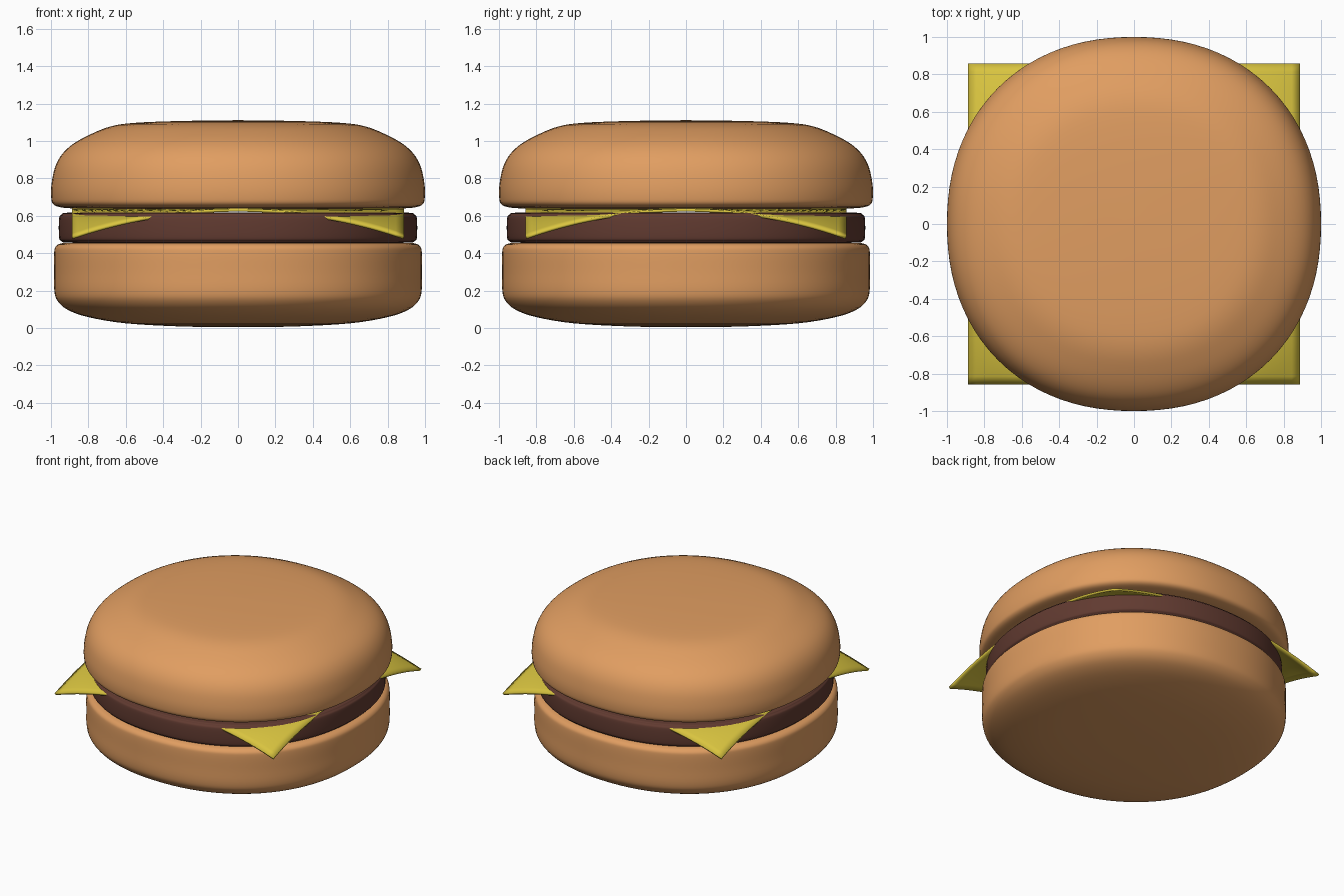
import bpy, bmesh
from math import sin, cos, pi

if "Cube" in bpy.data.objects:
    bpy.data.objects.remove(bpy.data.objects["Cube"])

SIDES = 96
POWER = 2.18  # slightly squared circle


def paint(name, color):
    mat = bpy.data.materials.new(name)
    mat.diffuse_color = (*color, 1)
    mat.use_nodes = True
    mat.node_tree.nodes["Principled BSDF"].inputs["Base Color"].default_value = mat.diffuse_color
    return mat


def finish(bm, name, mat, angle):
    bmesh.ops.recalc_face_normals(bm, faces=bm.faces)
    mesh = bpy.data.meshes.new(name)
    bm.to_mesh(mesh)
    bm.free()
    obj = bpy.data.objects.new(name, mesh)
    bpy.context.collection.objects.link(obj)
    mesh.materials.append(mat)
    bpy.ops.object.select_all(action='DESELECT')
    obj.select_set(True)
    bpy.context.view_layer.objects.active = obj
    bpy.ops.object.shade_smooth_by_angle(angle=angle)
    return obj


def refine(points, steps=4):
    """Catmull-Rom curve through the profile points."""
    out = []
    ext = [points[0]] + points + [points[-1]]
    for a, b, c, d in zip(ext, ext[1:], ext[2:], ext[3:]):
        for k in range(steps):
            t = k / steps
            out.append(tuple(
                0.5 * (2 * q + (r - p) * t + (2 * p - 5 * q + 4 * r - s) * t**2
                       + (3 * q - p - 3 * r + s) * t**3)
                for p, q, r, s in zip(a, b, c, d)))
    return out + [points[-1]]


def layer(name, profile, mat):
    """Sweep a (radius, z) profile around a slightly squared circle."""
    bm = bmesh.new()
    pts = refine(profile)
    rings = []
    for r, z in pts[1:-1]:
        ring = []
        for i in range(SIDES):
            c, s = cos(2 * pi * i / SIDES), sin(2 * pi * i / SIDES)
            k = r / (abs(c)**POWER + abs(s)**POWER)**(1 / POWER)
            ring.append(bm.verts.new((k * c, k * s, z)))
        rings.append(ring)
    for lo, hi in zip(rings, rings[1:]):
        for i in range(SIDES):
            j = (i + 1) % SIDES
            bm.faces.new((lo[i], lo[j], hi[j], hi[i]))
    for ring, z in ((rings[0], pts[0][1]), (rings[-1], pts[-1][1])):
        pole = bm.verts.new((0, 0, z))
        for i in range(SIDES):
            bm.faces.new((ring[i], ring[(i + 1) % SIDES], pole))
    return finish(bm, name, mat, pi / 3)


bread = paint("bread", (0.75, 0.34, 0.12))
meat = paint("meat", (0.12, 0.043, 0.03))
yellow = paint("cheese_yellow", (0.69, 0.55, 0.05))

# Buns and patty
layer("bottom_bun", [(0, 0.004), (0.3, 0.008), (0.6, 0.025), (0.8, 0.058), (0.91, 0.097),
                     (0.965, 0.145), (0.982, 0.2), (0.983, 0.3), (0.983, 0.4),
                     (0.975, 0.435), (0.945, 0.452), (0.88, 0.455), (0.5, 0.455), (0, 0.455)], bread)
layer("patty", [(0, 0.455), (0.6, 0.455), (0.9, 0.456), (0.945, 0.465), (0.957, 0.49),
                (0.957, 0.58), (0.945, 0.605), (0.9, 0.617), (0.6, 0.618), (0, 0.618)], meat)
layer("top_bun", [(0, 0.637), (0.5, 0.637), (0.85, 0.639), (0.945, 0.645), (0.988, 0.662),
                  (0.999, 0.7), (0.997, 0.77), (0.978, 0.86), (0.94, 0.93), (0.88, 0.985),
                  (0.79, 1.035), (0.68, 1.078), (0.55, 1.097), (0.3, 1.107), (0, 1.111)], bread)

# Square cheese slice with drooping corners
bm = bmesh.new()
bmesh.ops.create_grid(bm, x_segments=40, y_segments=40, size=1)
for v in bm.verts:
    a, b = v.co.x**2, v.co.y**2
    droop = a * b * (a + b - a * b)**3
    v.co = (v.co.x * 0.888, v.co.y * 0.857, 0.638 - 0.148 * droop)
cheese = finish(bm, "cheese_slice", yellow, pi / 4)
solid = cheese.modifiers.new("thickness", 'SOLIDIFY')
solid.thickness = 0.016
solid.offset = -1
bpy.ops.object.modifier_move_to_index(modifier="thickness", index=0)
